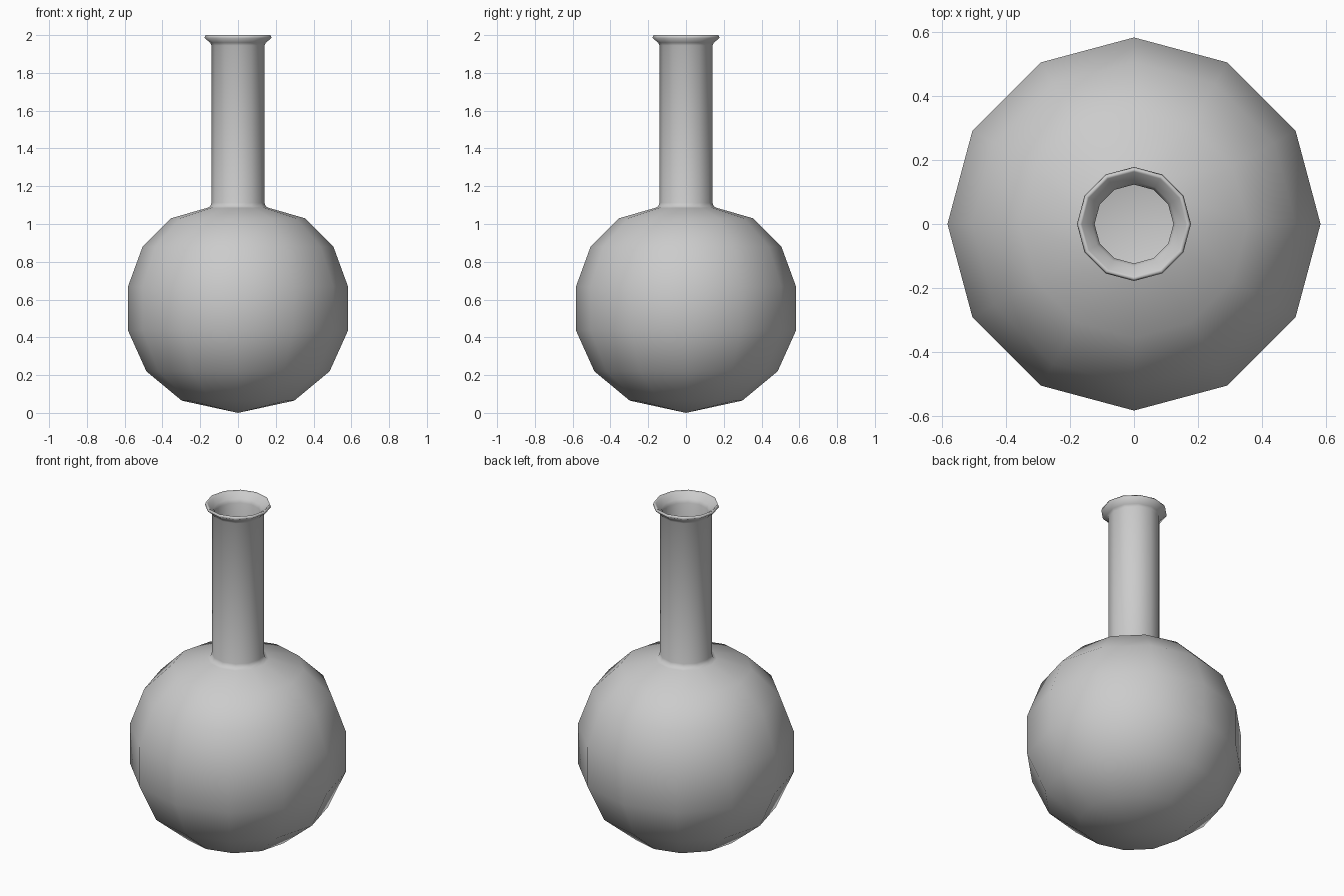
import bpy, bmesh, math

if "Cube" in bpy.data.objects:
    bpy.data.objects.remove(bpy.data.objects["Cube"])

# Half profile of the glass wall (radius, height): outside going up, inside going down
outer = [(0, 0), (0.298, 0.065), (0.485, 0.22), (0.582, 0.435), (0.582, 0.67),
         (0.505, 0.88), (0.355, 1.03), (0.165, 1.085), (0.148, 1.092), (0.14, 1.112),
         (0.14, 1.945), (0.147, 1.96), (0.178, 1.985), (0.172, 2.0)]
inner = [(0.163, 1.993), (0.132, 1.965), (0.123, 1.945), (0.123, 1.1), (0.15, 1.07),
         (0.346, 1.015), (0.493, 0.87), (0.566, 0.665), (0.566, 0.44),
         (0.473, 0.23), (0.29, 0.08), (0, 0.018)]
SIDES = 12

# Flask: lathe the profile around z
bm = bmesh.new()
verts = [bm.verts.new((r, 0, z)) for r, z in outer + inner]
edges = [bm.edges.new(pair) for pair in zip(verts, verts[1:])]
bmesh.ops.spin(bm, geom=verts + edges, cent=(0, 0, 0), axis=(0, 0, 1),
               angle=math.tau, steps=SIDES, use_merge=False)
bmesh.ops.remove_doubles(bm, verts=bm.verts, dist=0.0005)
bmesh.ops.dissolve_degenerate(bm, edges=bm.edges, dist=0.0001)
bmesh.ops.recalc_face_normals(bm, faces=bm.faces)
for f in bm.faces:
    f.smooth = True

mesh = bpy.data.meshes.new("round_flask")
bm.to_mesh(mesh)
bm.free()
flask = bpy.data.objects.new("round_flask", mesh)
bpy.context.collection.objects.link(flask)
